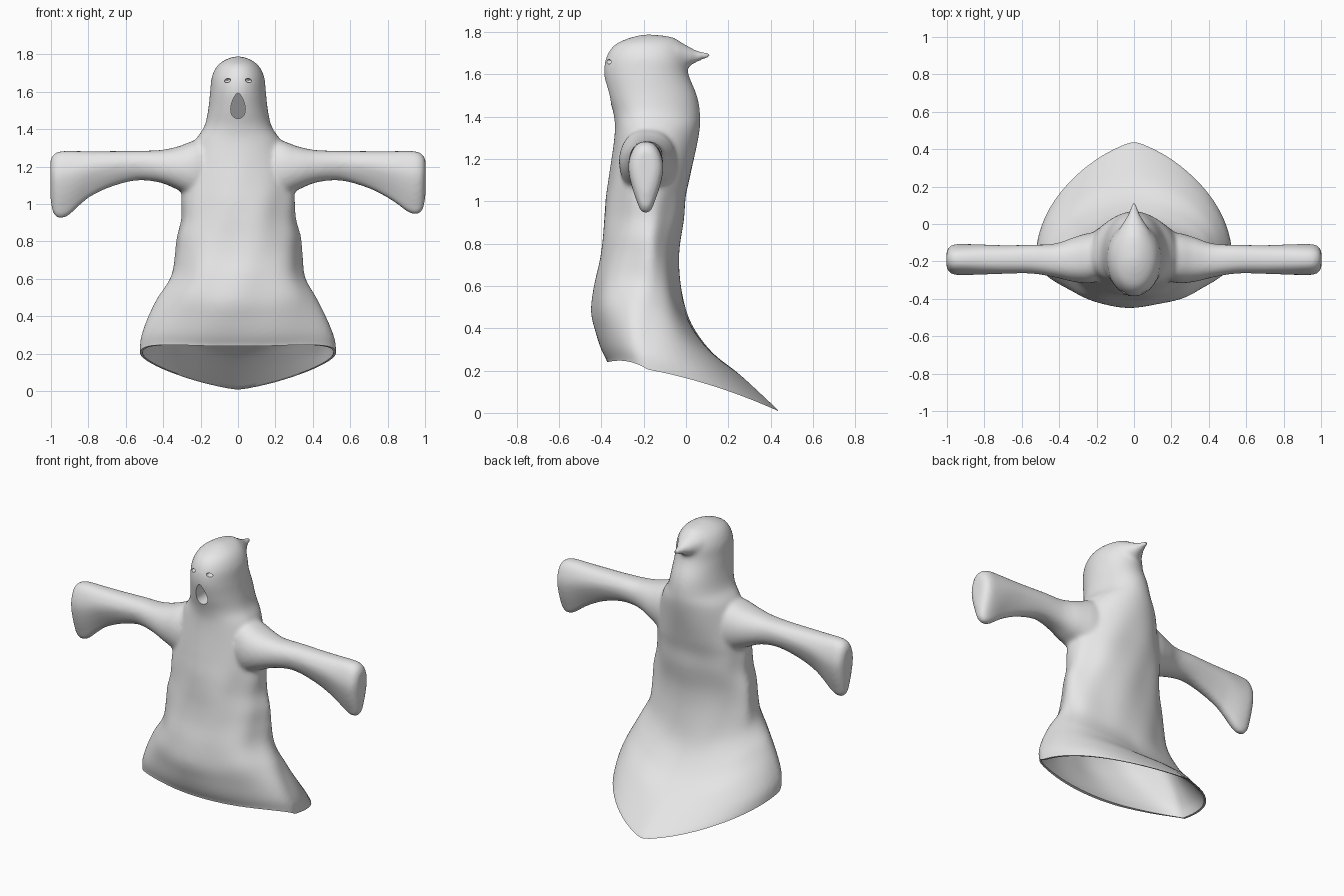
import bpy, bmesh, math
from mathutils import Vector

if "Cube" in bpy.data.objects:
    bpy.data.objects.remove(bpy.data.objects["Cube"])

N = 72
YM = -0.18      # depth of the widest line of the body
cloth = bpy.data.materials.new("pale_grey_cloth")
cloth.diffuse_color = (0.8, 0.8, 0.8, 1)
cloth.use_nodes = True
cloth.node_tree.nodes["Principled BSDF"].inputs["Base Color"].default_value = cloth.diffuse_color


def clamp(v):
    return max(0.0, min(1.0, v))


def smooth_rows(rows, steps=5):
    """Catmull-Rom interpolation of ring parameters."""
    out = []
    for i in range(len(rows) - 1):
        a, b = rows[max(i - 1, 0)], rows[i]
        c, d = rows[i + 1], rows[min(i + 2, len(rows) - 1)]
        for k in range(steps):
            t = k / steps
            out.append([0.5 * (2 * q + (r - p) * t + (2 * p - 5 * q + 4 * r - s) * t * t
                               + (3 * q - p - 3 * r + s) * t ** 3)
                        for p, q, r, s in zip(a, b, c, d)])
    return out + [list(rows[-1])]


def loft(bm, rings):
    """Skin a list of rings and close both ends with fans."""
    vs = [[bm.verts.new(p) for p in r] for r in rings]
    for a, b in zip(vs, vs[1:]):
        for i in range(len(a)):
            j = (i + 1) % len(a)
            bm.faces.new((a[i], a[j], b[j], b[i]))
    for r in (vs[0], vs[-1]):
        mid = bm.verts.new(sum((v.co for v in r), Vector()) / len(r))
        for i in range(len(r)):
            bm.faces.new((r[i], r[(i + 1) % len(r)], mid))


def make(name, bm):
    bmesh.ops.recalc_face_normals(bm, faces=bm.faces[:])
    me = bpy.data.meshes.new(name)
    bm.to_mesh(me)
    bm.free()
    ob = bpy.data.objects.new(name, me)
    me.materials.append(cloth)
    bpy.context.collection.objects.link(ob)
    return ob


def body_ring(row, inset=0.0, drop=0.0):
    w, yf, zf, yb, zb = row
    zs = zf - 0.035 * clamp((0.5 - zf) / 0.26)        # sides hang below the front
    pinch = 1 + 0.5 * clamp((0.75 - zs) / 0.5)        # train narrows at the back
    w, yf, yb = max(w - inset, 0.004), yf + inset, yb - inset
    pts = []
    for i in range(N):
        t = 2 * math.pi * i / N
        c, s = math.cos(t), math.sin(t)
        x = w * math.copysign(abs(s) ** (pinch if c < 0 else 1), s)
        y = YM - c * ((YM - yf) if c > 0 else (yb - YM))
        z = zs + (zf - zb) / 2 * c + ((zf + zb) / 2 - zs) * c * c
        # soft slanted folds that fade out at hem and head
        fade = min(clamp((z - 0.2) / 0.3), clamp((1.3 - z) / 0.3))
        f = 1 + fade * (0.016 * math.sin(5 * t + 7 * z) + 0.010 * math.sin(9 * t - 9 * z))
        pts.append(Vector((x * f, YM + (y - YM) * f, z - drop)))
    return pts


# Skirt: half width, front y, front z, back y, back z
skirt = [
    (.525, -.37, .24, .445, .005), (.52, -.40, .30, .36, .085),
    (.487, -.425, .38, .25, .185), (.432, -.447, .48, .12, .29),
    (.362, -.437, .60, .02, .43), (.342, -.41, .72, -.025, .60),
    (.332, -.395, .82, -.035, .76),
]
# Chest and head, level rings: half width, front y, back y, z
upper = [
    (.307, -.387, -.01, .92), (.303, -.377, 0, 1.02), (.292, -.362, .022, 1.12),
    (.237, -.337, .062, 1.32), (.182, -.342, .067, 1.41), (.160, -.367, .052, 1.50),
    (.149, -.387, .012, 1.60), (.14, -.377, .002, 1.68), (.11, -.337, -.02, 1.74),
    (.06, -.26, -.06, 1.775), (.008, -.19, -.17, 1.79),
]
rows = smooth_rows(skirt + [(w, yf, z, yb, z) for w, yf, yb, z in upper])
bm = bmesh.new()
loft(bm, [body_ring(rows[0], 0, .1)] + [body_ring(r) for r in rows])

# Sleeves: x, top z, bottom z, middle y, half depth
arm_rows = [
    (.10, 1.34, 1.02, -.165, .11), (.22, 1.342, 1.03, -.18, .135),
    (.32, 1.308, 1.075, -.19, .12), (.42, 1.288, 1.115, -.195, .092),
    (.55, 1.285, 1.125, -.188, .080), (.70, 1.283, 1.083, -.19, .081),
    (.82, 1.283, 1.02, -.19, .086), (.91, 1.285, .955, -.19, .088),
    (.96, 1.28, .943, -.19, .086), (.99, 1.262, .975, -.19, .070),
    (1.003, 1.235, 1.05, -.19, .04),
]
for side in (-1, 1):
    rings = []
    for x, zt, zb, yc, hy in smooth_rows(arm_rows):
        flare = clamp((x - .4) / .4)
        if side < 0:
            zb -= .02 * clamp((x - .8) / .1)          # one cuff droops slightly lower
        ring = []
        for i in range(32):
            t = 2 * math.pi * i / 32
            c, s = math.cos(t), math.sin(t)
            narrow = 1 - flare * 0.4 * clamp(0.3 - s)  # thinner towards the drooping cuff
            ring.append(Vector((side * x, yc + hy * math.copysign(abs(c) ** .8, c) * narrow,
                                (zt + zb) / 2 + (zt - zb) / 2 * s)))
        rings.append(ring)
    loft(bm, rings)

# Pointed hood tail: y, middle z, half width, half height
tail = smooth_rows([(-.16, 1.69, .11, .09), (-.06, 1.69, .095, .077), (.0, 1.685, .062, .055),
                    (.05, 1.686, .033, .028), (.12, 1.692, .009, .009)])
loft(bm, [[Vector((hx * math.cos(2 * math.pi * i / 24), y, z + hz * math.sin(2 * math.pi * i / 24)))
           for i in range(24)] for y, z, hx, hz in tail])
ghost = make("ghost_sheet", bm)

# Everything below the swept hem line
bm = bmesh.new()
hem = [(p.y, p.z) for p in body_ring(rows[0])[:N // 2 + 1]]
hem = [(-.7, hem[0][1])] + hem + [(.7, hem[-1][1] - .1), (.7, -.5), (-.7, -.5)]
ends = [[bm.verts.new((x, y, z)) for y, z in hem] for x in (-.8, .8)]
for i in range(len(hem)):
    j = (i + 1) % len(hem)
    bm.faces.new((ends[0][i], ends[0][j], ends[1][j], ends[1][i]))
for e in ends:
    bm.faces.new(e)
under = make("hem_cutter", bm)

# Hollow inside of the skirt
bm = bmesh.new()
inner = [r for r in rows if r[2] < 1.13]
loft(bm, [body_ring(rows[0], .014, .2)] + [body_ring(r, .014) for r in inner])
hollow = make("hollow_cutter", bm)

# Mouth: tall teardrop recess with a back wall that leans inward at the bottom
bm = bmesh.new()
outline = []
for i in range(28):
    t = 2 * math.pi * i / 28
    s = math.sin(t)
    outline.append((.037 * math.cos(t) * (1 - .35 * s), 1.525 + .068 * s))
loft(bm, [[Vector((x, -.5, z)) for x, z in outline],
          [Vector((x, -.35 + (1.593 - z) * .8, z)) for x, z in outline]])
mouth = make("mouth_cutter", bm)

# Eyes: small slanted sockets
bm = bmesh.new()
for side in (-1, 1):
    res = bmesh.ops.create_uvsphere(bm, u_segments=16, v_segments=10, radius=1)
    for v in res["verts"]:
        x, y, z = v.co
        v.co = (side * (.056 + .018 * x), -.362 + .026 * y, 1.66 + .011 * z - .003 * x)
eyes = make("eye_cutter", bm)

# Fuse the cloth, soften it, then cut the openings
bpy.context.view_layer.objects.active = ghost
ghost.select_set(True)
m = ghost.modifiers.new("fuse", 'REMESH')
m.mode, m.voxel_size = 'VOXEL', 0.0115
m = ghost.modifiers.new("soften", 'SMOOTH')
m.factor, m.iterations = 0.5, 10
cutters = (under, hollow, mouth, eyes)
for cutter in cutters:
    m = ghost.modifiers.new(cutter.name, 'BOOLEAN')
    m.operation, m.object, m.solver = 'DIFFERENCE', cutter, 'EXACT'
for m in list(ghost.modifiers):
    bpy.ops.object.modifier_apply(modifier=m.name)
for cutter in cutters:
    bpy.data.objects.remove(cutter)
ghost.data.materials.clear()
ghost.data.materials.append(cloth)
for p in ghost.data.polygons:
    p.material_index = 0
bpy.ops.object.shade_smooth_by_angle(angle=math.radians(40))
